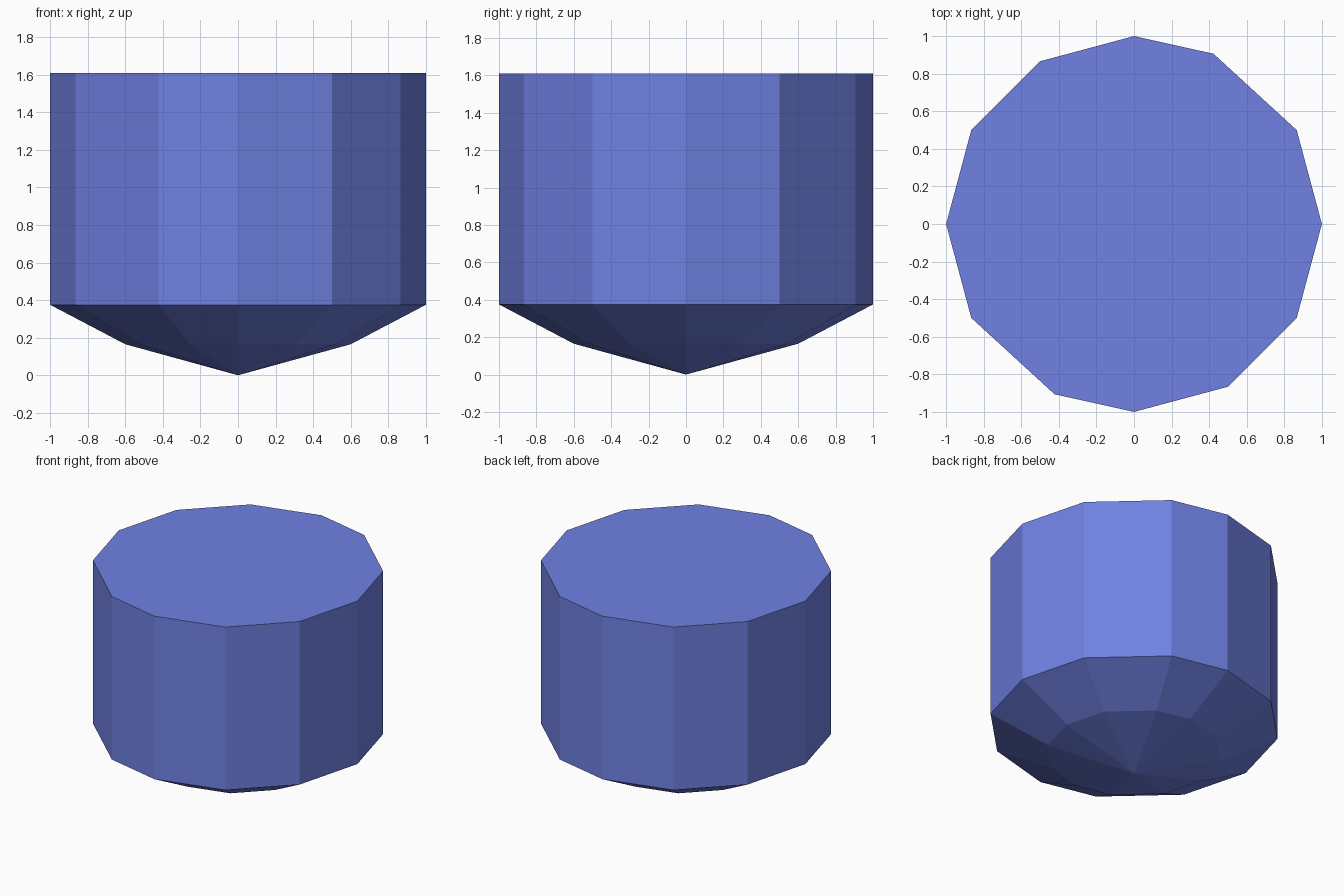
import bpy, bmesh
from math import radians, cos, sin

if "Cube" in bpy.data.objects:
    bpy.data.objects.remove(bpy.data.objects["Cube"])

# Twelve corners around; two opposite corners are slightly offset
half = [0, 30, 65, 90, 120, 150]
angles = [radians(a + turn) for turn in (0, 180) for a in half]

bm = bmesh.new()


def ring(radius, z):
    return [bm.verts.new((radius * cos(a), radius * sin(a), z)) for a in angles]


# Faceted bowl bottom and straight wall
tip = bm.verts.new((0, 0, 0))
rings = [ring(r, z) for r, z in ((0.6, 0.165), (1.0, 0.375), (1.0, 1.61))]
n = len(angles)
for i in range(n):
    j = (i + 1) % n
    bm.faces.new((tip, rings[0][j], rings[0][i]))
    for low, high in zip(rings, rings[1:]):
        bm.faces.new((low[i], low[j], high[j], high[i]))

# Flat top
bm.faces.new(rings[-1])
bmesh.ops.recalc_face_normals(bm, faces=bm.faces)

mesh = bpy.data.meshes.new("faceted_drum")
bm.to_mesh(mesh)
bm.free()
drum = bpy.data.objects.new("faceted_drum", mesh)
bpy.context.collection.objects.link(drum)

# Blue colour
blue = bpy.data.materials.new("blue")
blue.diffuse_color = (0.16, 0.22, 0.76, 1)
blue.use_nodes = True
blue.node_tree.nodes["Principled BSDF"].inputs["Base Color"].default_value = blue.diffuse_color
mesh.materials.append(blue)
